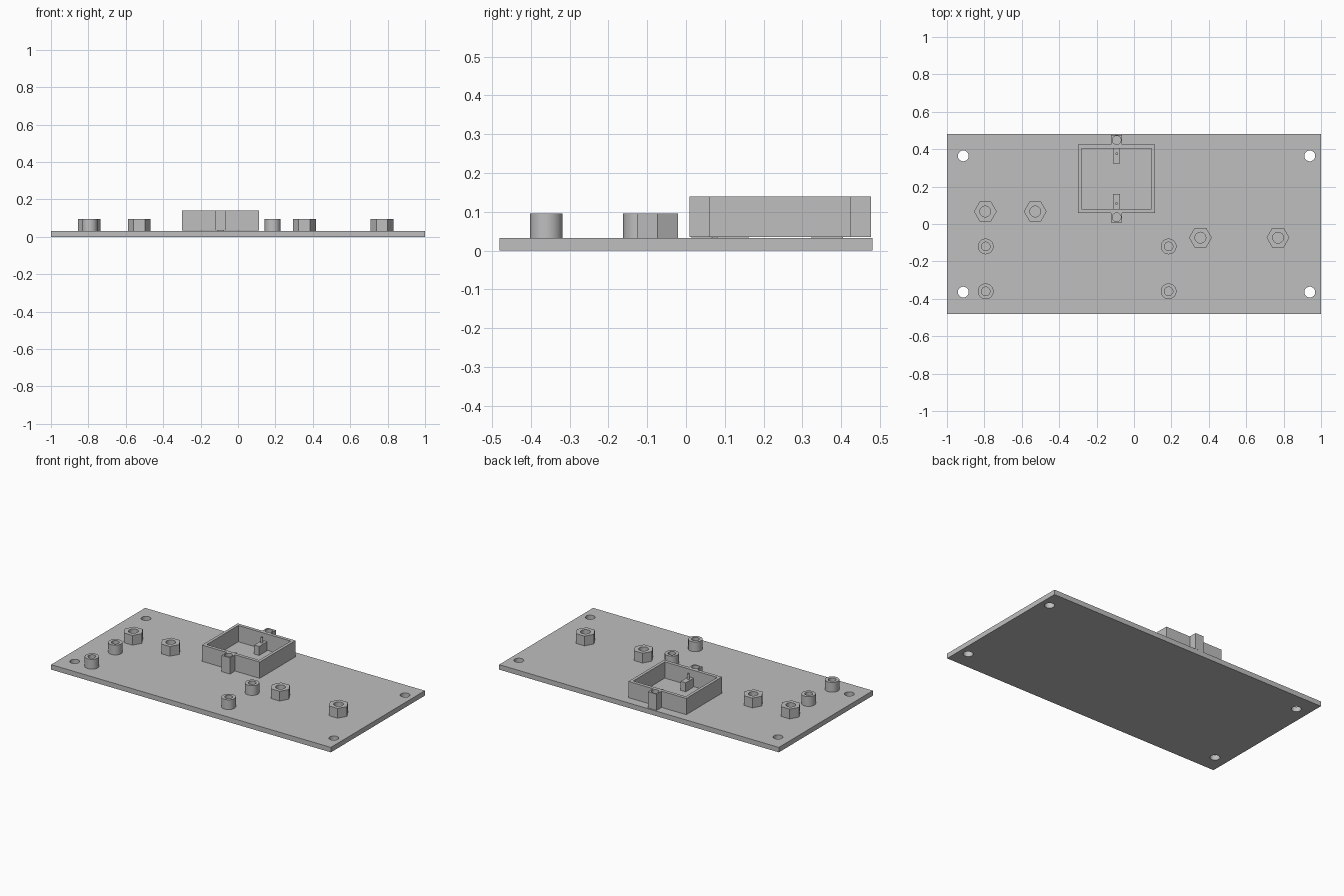
import bpy, bmesh
from math import cos, sin, tau, radians

old = bpy.data.objects.get("Cube")
if old:
    bpy.data.objects.remove(old, do_unlink=True)

grey = bpy.data.materials.new("plain_grey")
grey.use_nodes = True
COLOUR = (0.52, 0.52, 0.52, 1)
grey.diffuse_color = COLOUR
grey.node_tree.nodes["Principled BSDF"].inputs["Base Color"].default_value = COLOUR


def ring(x, y, r, n=32):
    return [(x + r * cos(tau * i / n), y + r * sin(tau * i / n)) for i in range(n)]


def rect(x, y, hx, hy):
    return [(x - hx, y - hy), (x + hx, y - hy), (x + hx, y + hy), (x - hx, y + hy)]


def prism(name, outlines, z0, z1):
    """Extrude an outer outline, with any further outlines as openings."""
    bm = bmesh.new()
    edges = []
    for pts in outlines:
        vs = [bm.verts.new((x, y, z0)) for x, y in pts]
        edges += [bm.edges.new((a, b)) for a, b in zip(vs, vs[1:] + vs[:1])]
    bmesh.ops.triangle_fill(bm, use_beauty=True, use_dissolve=False,
                            edges=edges, normal=(0, 0, 1))
    ext = bmesh.ops.extrude_face_region(bm, geom=bm.faces[:])
    top = [g for g in ext["geom"] if isinstance(g, bmesh.types.BMVert)]
    bmesh.ops.translate(bm, vec=(0, 0, z1 - z0), verts=top)
    bmesh.ops.recalc_face_normals(bm, faces=bm.faces[:])
    mesh = bpy.data.meshes.new(name)
    bm.to_mesh(mesh)
    bm.free()
    mesh.materials.append(grey)
    obj = bpy.data.objects.new(name, mesh)
    bpy.context.collection.objects.link(obj)
    bpy.ops.object.select_all(action='DESELECT')
    obj.select_set(True)
    bpy.context.view_layer.objects.active = obj
    bpy.ops.object.shade_smooth_by_angle(angle=radians(30))
    return obj


PLATE = 0.032

# Base plate with four corner holes
holes = [ring(x, y, 0.029) for x in (-0.913, 0.94) for y in (-0.364, 0.364)]
prism("base_plate", [rect(0, 0, 1, 0.48)] + holes, 0, PLATE)

# Hexagonal standoffs
for x, y in ((-0.795, 0.067), (-0.528, 0.067), (0.355, -0.073), (0.77, -0.073)):
    prism("hex_standoff", [ring(x, y, 0.061, 6), ring(x, y, 0.029)], PLATE, 0.095)

# Round standoffs
for x in (-0.793, 0.185):
    for y in (-0.12, -0.36):
        prism("round_standoff", [ring(x, y, 0.042), ring(x, y, 0.023)], PLATE, 0.095)

# Open frame with a drilled lug at front and back
CX, CY = -0.093, 0.2425
half = [(0.2065, 0.1825), (0.03, 0.1825), (0.03, 0.234),
        (-0.03, 0.234), (-0.03, 0.1825), (-0.2065, 0.1825)]
outer = [(CX + s * x, CY + s * y) for s in (1, -1) for x, y in half]
lug_holes = [ring(CX, CY + s * 0.206, 0.023) for s in (1, -1)]
prism("frame_wall", [outer, rect(CX, CY, 0.1875, 0.161)] + lug_holes, 0.035, 0.14)

# Support blocks and locating pins inside the frame
for s, side in ((1, "back"), (-1, "front")):
    prism(side + "_support_block", [rect(CX, CY + s * 0.1215, 0.018, 0.0405)], PLATE, 0.09)
    prism(side + "_locating_pin", [ring(CX, CY + s * 0.133, 0.007, 16)], 0.09, 0.125)
